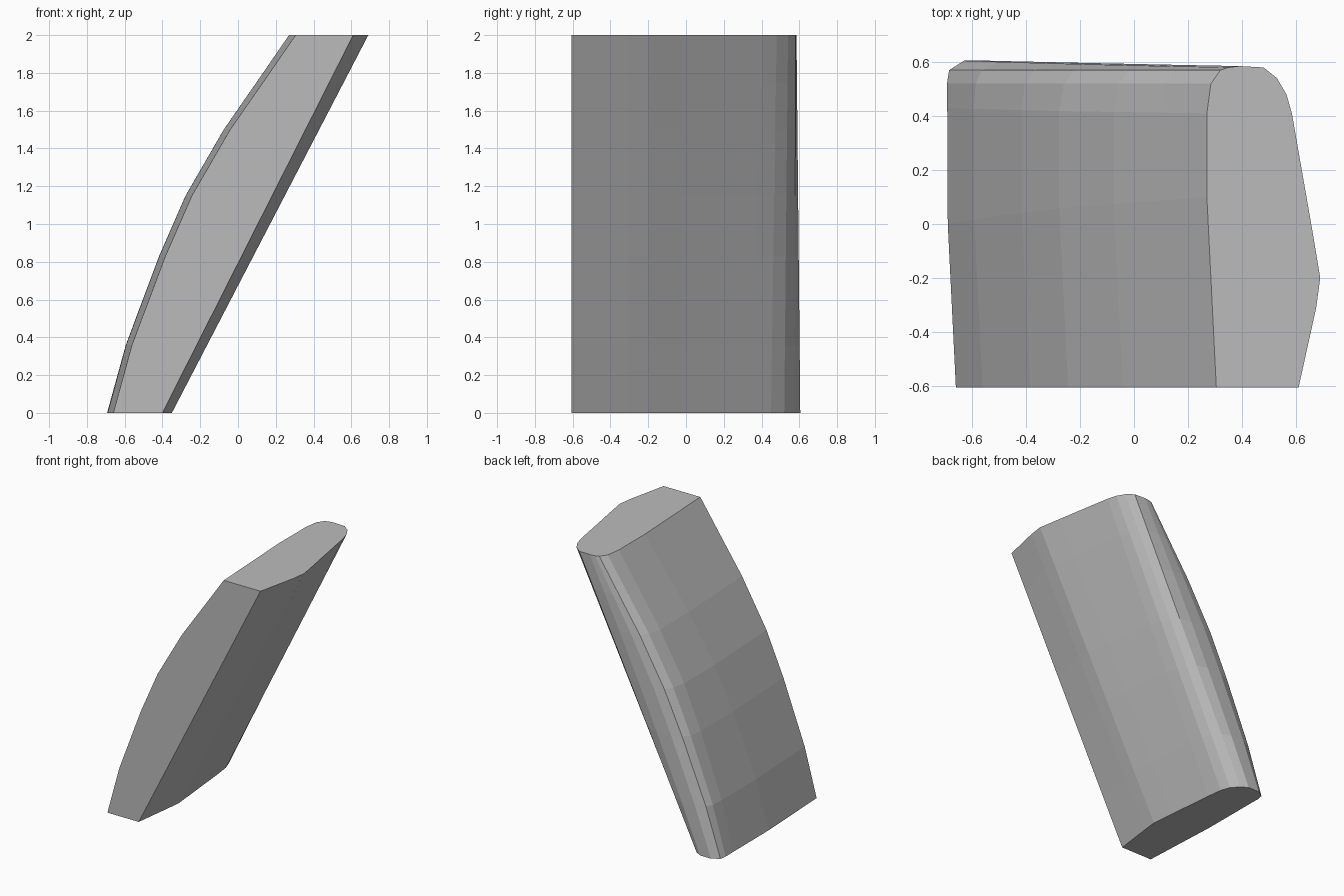
import bpy, bmesh

# Matching cross-sections at the bottom and top: x0, y0, x1, y1, share of the bow
SECTION = [
    (-0.66, -0.605, 0.305, -0.605, 1), (-0.40, -0.605, 0.61, -0.605, 0),
    (-0.362, -0.31, 0.675, -0.31, 0), (-0.35, -0.20, 0.69, -0.20, 0),
    (-0.367, -0.02, 0.66, -0.02, 0), (-0.40, 0.33, 0.585, 0.41, 0),
    (-0.415, 0.45, 0.565, 0.48, 0), (-0.44, 0.52, 0.53, 0.54, 0),
    (-0.49, 0.575, 0.48, 0.58, 0), (-0.54, 0.605, 0.39, 0.585, 0.15),
    (-0.63, 0.605, 0.35, 0.58, 0.55), (-0.685, 0.57, 0.32, 0.57, 0.8),
    (-0.693, 0.52, 0.285, 0.52, 0.93), (-0.692, 0.43, 0.27, 0.41, 1),
    (-0.69, 0.0, 0.27, 0.10, 1),
]
# Height and outward bow of the curved left side
LEVELS = [(0, 0), (0.36, 0.075), (0.83, 0.125), (1.15, 0.139),
          (1.5, 0.105), (1.75, 0.052), (2, 0)]

# Leaning body with a bowed left side
bm = bmesh.new()
rings = []
for z, bow in LEVELS:
    t = z / 2
    rings.append([bm.verts.new((x0 + (x1 - x0) * t - bow * w, y0 + (y1 - y0) * t, z))
                  for x0, y0, x1, y1, w in SECTION])
n = len(SECTION)
for a, b in zip(rings, rings[1:]):
    for i in range(n):
        j = (i + 1) % n
        bm.faces.new((a[i], a[j], b[j], b[i]))
bm.faces.new(rings[0][::-1])
bm.faces.new(rings[-1])
bmesh.ops.recalc_face_normals(bm, faces=bm.faces)
mesh = bpy.data.meshes.new("leaning_block")
bm.to_mesh(mesh)
bm.free()

grey = bpy.data.materials.new("grey")
grey.diffuse_color = (0.5, 0.5, 0.5, 1)
mesh.materials.append(grey)
bpy.context.collection.objects.link(bpy.data.objects.new("leaning_block", mesh))
